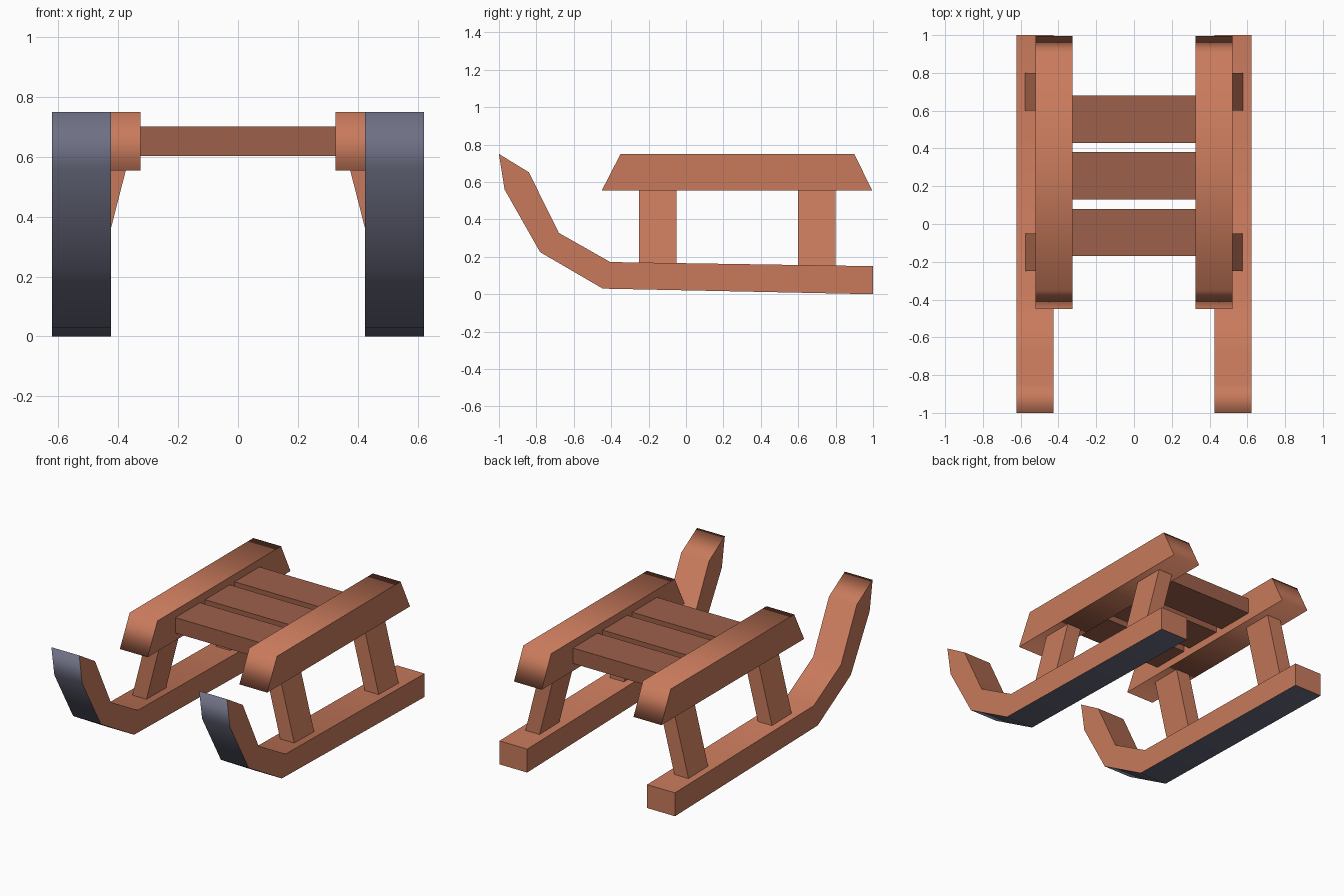
import bpy, bmesh

if "Cube" in bpy.data.objects:
    bpy.data.objects.remove(bpy.data.objects["Cube"])


def material(name, rgb):
    m = bpy.data.materials.new(name)
    m.diffuse_color = (*rgb, 1.0)
    m.use_nodes = True
    m.node_tree.nodes["Principled BSDF"].inputs["Base Color"].default_value = m.diffuse_color
    return m


WOOD = material("light wood", (0.58, 0.195, 0.107))
SLAT = material("dark wood", (0.337, 0.117, 0.069))
METAL = material("dark metal", (0.156, 0.162, 0.231))


def prism(name, ring_a, ring_b, mats, smooth=False, rule=None):
    """Solid between two matching rings of 3D points."""
    bm = bmesh.new()
    a = [bm.verts.new(p) for p in ring_a]
    b = [bm.verts.new(p) for p in ring_b]
    n = len(a)
    caps = [bm.faces.new(a), bm.faces.new(b)]
    for i in range(n):
        j = (i + 1) % n
        f = bm.faces.new((a[i], a[j], b[j], b[i]))
        f.smooth = smooth
        if rule:
            f.material_index = rule(i)
    bmesh.ops.recalc_face_normals(bm, faces=bm.faces)
    # Crisp outline around the flat sides
    for f in caps:
        for e in f.edges:
            e.smooth = False
    # Crisp upright back ends and colour changes
    for e in bm.edges:
        upright = any(f.normal.y > 0.98 for f in e.link_faces)
        if upright or len({f.material_index for f in e.link_faces}) > 1:
            e.smooth = False
    if smooth and rule:
        # the pointed tip is shaded through
        for e in bm.edges:
            if all(v.co.y < -0.99 for v in e.verts):
                e.smooth = True
    me = bpy.data.meshes.new(name)
    bm.to_mesh(me)
    bm.free()
    for m in mats:
        me.materials.append(m)
    ob = bpy.data.objects.new(name, me)
    bpy.context.collection.objects.link(ob)
    return ob


def extrude_x(name, profile, x0, x1, mats, smooth=False, rule=None):
    return prism(name, [(x0, y, z) for y, z in profile],
                 [(x1, y, z) for y, z in profile], mats, smooth, rule)


# Side profiles (y, z); the first four runner edges form the metal underside
runner = [(-1, 0.75), (-0.97, 0.56), (-0.78, 0.225), (-0.445, 0.03), (1, 0),
          (1, 0.15), (-0.405, 0.172), (-0.68, 0.328), (-0.84, 0.652)]
rail = [(-0.45, 0.555), (0.995, 0.555), (0.9, 0.75), (-0.35, 0.75)]


def leg_ring(s, z, y0, y1):
    x = 0.476 - 0.256 * (z - 0.16)
    return [(s * x, y0, z), (s * (x + 0.1), y0, z),
            (s * (x + 0.1), y1, z), (s * x, y1, z)]


for side, s in (("left", -1), ("right", 1)):
    extrude_x(f"{side}_runner", runner, s * 0.425, s * 0.622, [WOOD, METAL],
              True, lambda i: 1 if i < 4 else 0)
    extrude_x(f"{side}_rail", rail, s * 0.325, s * 0.522, [WOOD], True)
    # Splayed legs
    for place, y0 in (("front", -0.25), ("back", 0.6)):
        prism(f"{side}_{place}_leg", leg_ring(s, 0.145, y0, y0 + 0.2),
              leg_ring(s, 0.57, y0, y0 + 0.2), [WOOD])

# Seat slats
for k in range(3):
    y0 = -0.17 + 0.3 * k
    extrude_x(f"seat_slat_{k + 1}",
              [(y0, 0.603), (y0 + 0.25, 0.603), (y0 + 0.25, 0.702), (y0, 0.702)],
              -0.327, 0.327, [SLAT])
